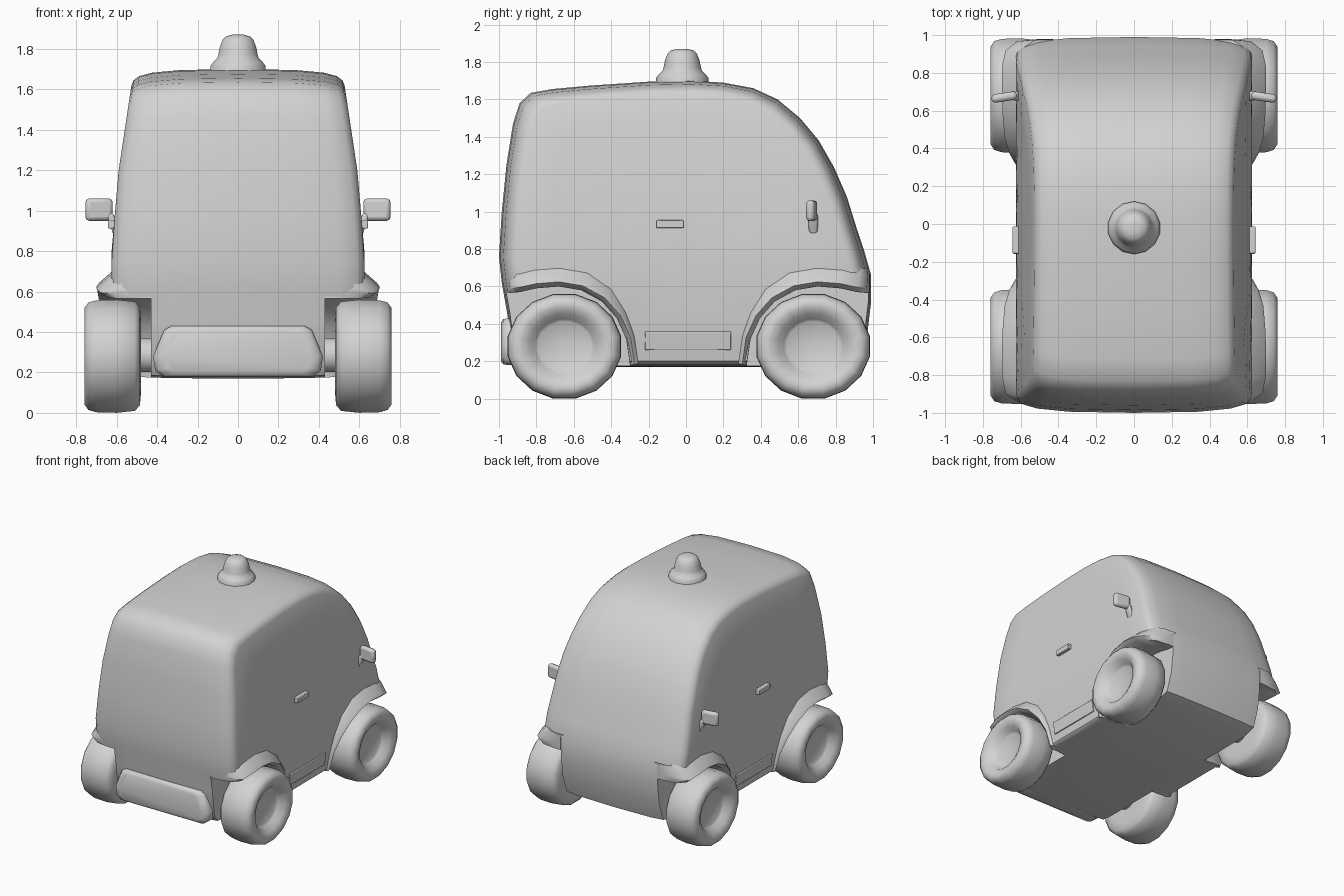
import bpy, bmesh, math
from mathutils import Vector

cube = bpy.data.objects.get("Cube")
if cube:
    bpy.data.objects.remove(cube, do_unlink=True)

grey = bpy.data.materials.new("plain_grey")
grey.use_nodes = True
GREY = (0.65, 0.65, 0.65, 1)
grey.diffuse_color = GREY
grey.node_tree.nodes["Principled BSDF"].inputs["Base Color"].default_value = GREY


def activate(ob):
    bpy.ops.object.select_all(action='DESELECT')
    ob.select_set(True)
    bpy.context.view_layer.objects.active = ob


def smooth(ob, angle=40):
    activate(ob)
    bpy.ops.object.shade_smooth_by_angle(angle=math.radians(angle))


def loft(name, rings):
    """Skin closed rings of equal length and cap both ends."""
    bm = bmesh.new()
    rows = [[bm.verts.new(p) for p in ring] for ring in rings]
    n = len(rows[0])
    for a, b in zip(rows, rows[1:]):
        for i in range(n):
            j = (i + 1) % n
            bm.faces.new((a[i], a[j], b[j], b[i]))
    bm.faces.new(rows[0])
    bm.faces.new(rows[-1])
    bmesh.ops.recalc_face_normals(bm, faces=bm.faces)
    mesh = bpy.data.meshes.new(name)
    bm.to_mesh(mesh)
    bm.free()
    ob = bpy.data.objects.new(name, mesh)
    bpy.context.collection.objects.link(ob)
    mesh.materials.append(grey)
    return ob


def lathe(name, profile, sides, place):
    """Spin (height, radius) pairs; place maps (height, a, b) to a point."""
    turn = [math.tau * (i + 0.5) / sides for i in range(sides)]
    return loft(name, [[place(h, r * math.cos(t), r * math.sin(t)) for t in turn]
                       for h, r in profile])


def box(name, centre, size, spin=0, tilt=0, bevel=0.012):
    x, y, z = (s / 2 for s in size)
    flat = [(-x, -y), (x, -y), (x, y), (-x, y)]
    ob = loft(name, [[(a, b, h) for a, b in flat] for h in (-z, z)])
    ob.location = centre
    ob.rotation_euler = (0, tilt, spin)
    mod = ob.modifiers.new("Soft edges", 'BEVEL')
    mod.width, mod.segments = bevel, 2
    smooth(ob)
    return ob


# Body: side outline (y, z), swept across with a width that depends on height
outline = [(-0.80, 0.17), (0, 0.17), (0.82, 0.17), (0.92, 0.2), (0.97, 0.35),
           (0.99, 0.52), (0.99, 0.66), (0.95, 0.8), (0.91, 0.92), (0.86, 1.08),
           (0.79, 1.24), (0.71, 1.38), (0.61, 1.5), (0.49, 1.6), (0.36, 1.66),
           (0.2, 1.69), (0.03, 1.7), (-0.2, 1.695), (-0.5, 1.675), (-0.72, 1.655),
           (-0.83, 1.635), (-0.89, 1.58), (-0.925, 1.47), (-0.96, 1.25),
           (-0.985, 1.0), (-1.0, 0.76), (-0.985, 0.62), (-0.955, 0.45),
           (-0.93, 0.24), (-0.89, 0.18)]
widths = [(0, 0.58), (0.17, 0.585), (0.35, 0.61), (0.6, 0.625), (0.8, 0.625),
          (1.2, 0.59), (1.6, 0.53), (1.8, 0.5)]


def half_width(z):
    for (z0, w0), (z1, w1) in zip(widths, widths[1:]):
        if z <= z1:
            return w0 + (w1 - w0) * (z - z0) / (z1 - z0)


def body_ring(f, s):
    pts = [(y * s, 0.6 + (z - 0.6) * s ** 0.7) for y, z in outline]
    return [(f * half_width(z), y, z) for y, z in pts]


side_layers = [(0.55, 0.994), (0.82, 0.977), (0.94, 0.955), (0.985, 0.93),
               (1, 0.9), (1, 0.72), (1, 0.5), (1, 0.3), (1, 0.12)]
layers = [(-f, s) for f, s in reversed(side_layers)] + [(0, 1)] + side_layers
body = loft("body", [body_ring(f, s) for f, s in layers])

# Wheel arch line: distance from the middle, height, lip reach
arch = [(0.30, 0.18, 0.60), (0.32, 0.32, 0.63), (0.37, 0.43, 0.66),
        (0.45, 0.52, 0.685), (0.56, 0.58, 0.695), (0.68, 0.60, 0.70),
        (0.80, 0.59, 0.70), (0.89, 0.57, 0.68), (0.94, 0.565, 0.62),
        (0.955, 0.565, 0.5)]
ends = {"rear": (-1, 0.0, -0.65), "front": (1, 0.025, 0.68)}
sides = {"left": 1, "right": -1}

# Wheel wells
for side in sides.values():
    for end, shift, _ in ends.values():
        loop = [(y, z + 0.01) for y, z, _ in arch] + [(1.2, 0.57), (1.2, -0.1), (0.3, -0.1)]
        cutter = loft("well_cutter", [[(side * x, end * (y + shift), z) for y, z in loop]
                                      for x in (0.43, 1.2)])
        cutter.hide_render = True
        mod = body.modifiers.new("Well", 'BOOLEAN')
        mod.operation, mod.solver, mod.object = 'DIFFERENCE', 'EXACT', cutter
        activate(body)
        bpy.ops.object.modifier_apply(modifier=mod.name)
        bpy.data.objects.remove(cutter, do_unlink=True)
smooth(body, 35)

# Flared fenders along each arch
for side_name, side in sides.items():
    for end_name, (end, shift, _) in ends.items():
        rings = []
        for i, (y, z, lip) in enumerate(arch):
            a, b = arch[max(i - 1, 0)], arch[min(i + 1, len(arch) - 1)]
            along = Vector((b[0] - a[0], b[1] - a[1])).normalized()
            out = Vector((-along.y, along.x))
            rise = 0.04 + 0.09 * min(1, i / 4)
            section = [(0.43, 0), (lip - 0.03, 0), (lip, 0.025), (lip - 0.015, 0.045),
                       (min(lip - 0.06, 0.625), rise * 0.75),
                       (min(lip - 0.1, 0.59), rise), (0.43, rise * 0.8)]
            rings.append([(side * x, end * (y + shift + out.x * d), z + out.y * d)
                          for x, d in section])
        smooth(loft(f"{end_name}_{side_name}_fender", rings), 50)

# Wheels with dished hubs, and axles
tyre = [(0.48, 0.02), (0.48, 0.2), (0.485, 0.26), (0.51, 0.29), (0.6, 0.3),
        (0.7, 0.297), (0.74, 0.285), (0.76, 0.255), (0.758, 0.225), (0.74, 0.185),
        (0.70, 0.155), (0.69, 0.14), (0.685, 0.02)]
for end_name, (_, _, wheel_y) in ends.items():
    for side_name, side in sides.items():
        wheel = lathe(f"{end_name}_{side_name}_wheel", tyre, 16,
                      lambda h, a, b: (side * h, wheel_y + a * 1.03, 0.28 + b * 0.95))
        smooth(wheel, 50)
    axle = lathe(f"{end_name}_axle", [(-0.5, 0.085), (0.5, 0.085)], 16,
                 lambda h, a, b: (h, wheel_y + a, 0.285 + b))
    smooth(axle)

# Roof beacon
beacon = [(1.66, 0.14), (1.715, 0.14), (1.735, 0.125), (1.755, 0.105), (1.77, 0.1),
          (1.81, 0.092), (1.845, 0.078), (1.862, 0.06), (1.87, 0.03)]
smooth(lathe("roof_beacon", beacon, 14, lambda h, a, b: (a, b - 0.02, h)), 50)

# Bumper panel
half = [(0.33, 0.43), (0.365, 0.41), (0.42, 0.28), (0.41, 0.21), (0.37, 0.18)]
panel = half + [(-x, z) for x, z in reversed(half)]
rings = [[(x * s, y, 0.3 + (z - 0.3) * s) for x, z in panel]
         for y, s in ((-0.88, 1), (-0.955, 1), (-0.978, 0.96), (-0.988, 0.85))]
smooth(loft("rear_bumper", rings), 60)

# Mirrors, door handles and sill strips
for side_name, side in sides.items():
    box(f"{side_name}_mirror", (side * 0.687, 0.672, 1.005), (0.135, 0.045, 0.11),
        spin=side * -0.15, bevel=0.018)
    box(f"{side_name}_mirror_arm", (side * 0.617, 0.68, 0.935), (0.035, 0.05, 0.11),
        tilt=side * 0.35)
    box(f"{side_name}_door_handle", (side * 0.62, -0.085, 0.933), (0.045, 0.145, 0.043),
        bevel=0.005)
    box(f"{side_name}_sill_strip", (side * 0.605, 0.01, 0.31), (0.016, 0.46, 0.1),
        tilt=side * 0.13, bevel=0.004)
